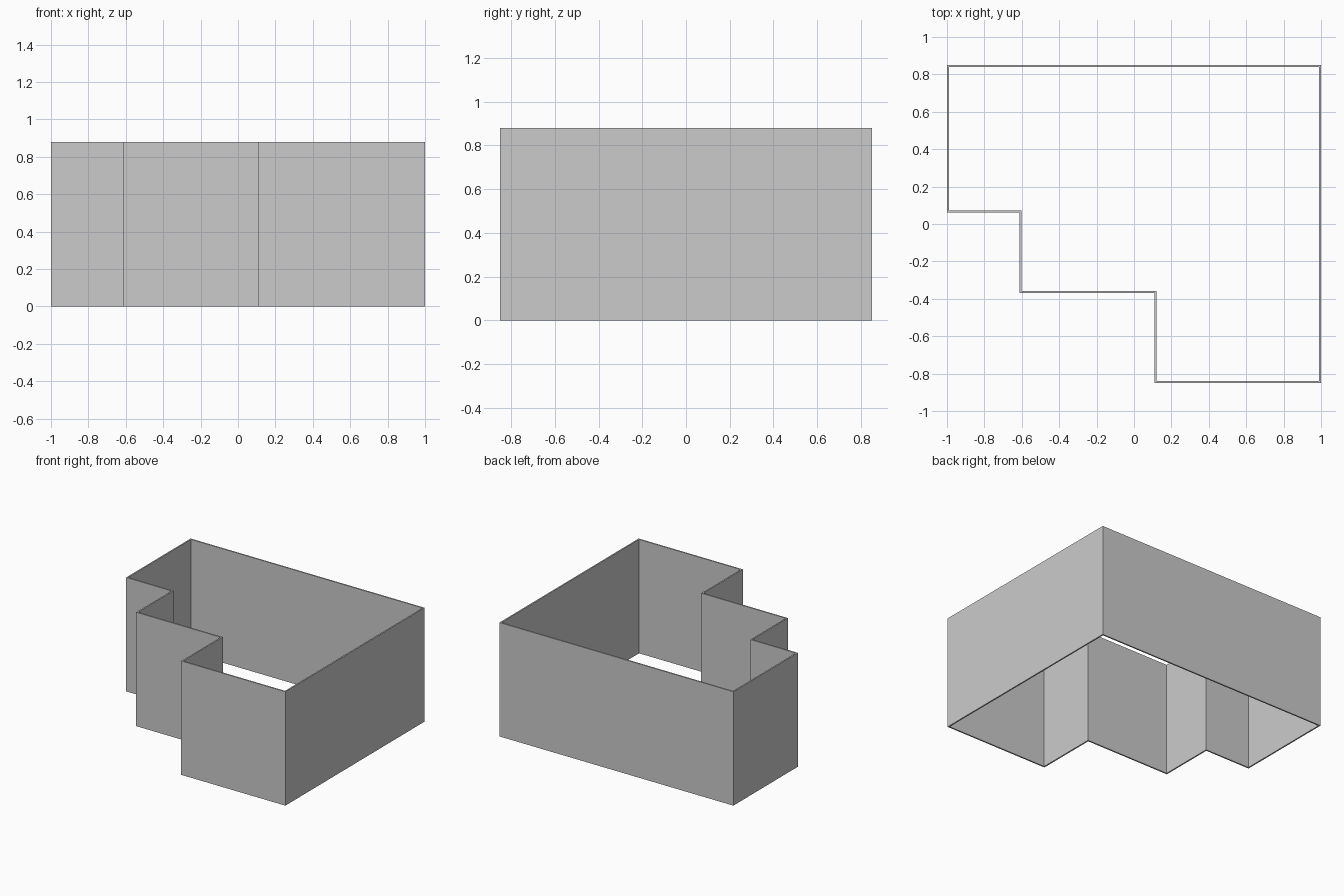
import bpy, bmesh
from mathutils import Vector

if "Cube" in bpy.data.objects:
    bpy.data.objects.remove(bpy.data.objects["Cube"])

HEIGHT = 0.88
THICKNESS = 0.011

# Outer footprint, counter-clockwise, with a two-step front left corner
outer = [Vector(p) for p in (
    (-1, 0.85), (-1, 0.062), (-0.612, 0.062), (-0.612, -0.37),
    (0.11, -0.37), (0.11, -0.85), (1, -0.85), (1, 0.85))]


def inset(points, distance):
    """Offset a right-angled counter-clockwise outline inwards."""
    result = []
    for i, p in enumerate(points):
        a = (p - points[i - 1]).normalized()
        b = (points[(i + 1) % len(points)] - p).normalized()
        result.append(p + distance * Vector((-a.y - b.y, a.x + b.x)))
    return result


# Perimeter walls, open at the top and bottom
inner = inset(outer, THICKNESS)
bm = bmesh.new()
rings = [[bm.verts.new((p.x, p.y, z)) for p in outline]
         for outline, z in ((outer, 0), (outer, HEIGHT), (inner, HEIGHT), (inner, 0))]
n = len(outer)
for k in range(4):
    low, high = rings[k], rings[(k + 1) % 4]
    for i in range(n):
        j = (i + 1) % n
        bm.faces.new((low[i], low[j], high[j], high[i]))
bmesh.ops.recalc_face_normals(bm, faces=bm.faces)

mesh = bpy.data.meshes.new("perimeter_walls")
bm.to_mesh(mesh)
bm.free()
walls = bpy.data.objects.new("perimeter_walls", mesh)
bpy.context.collection.objects.link(walls)
